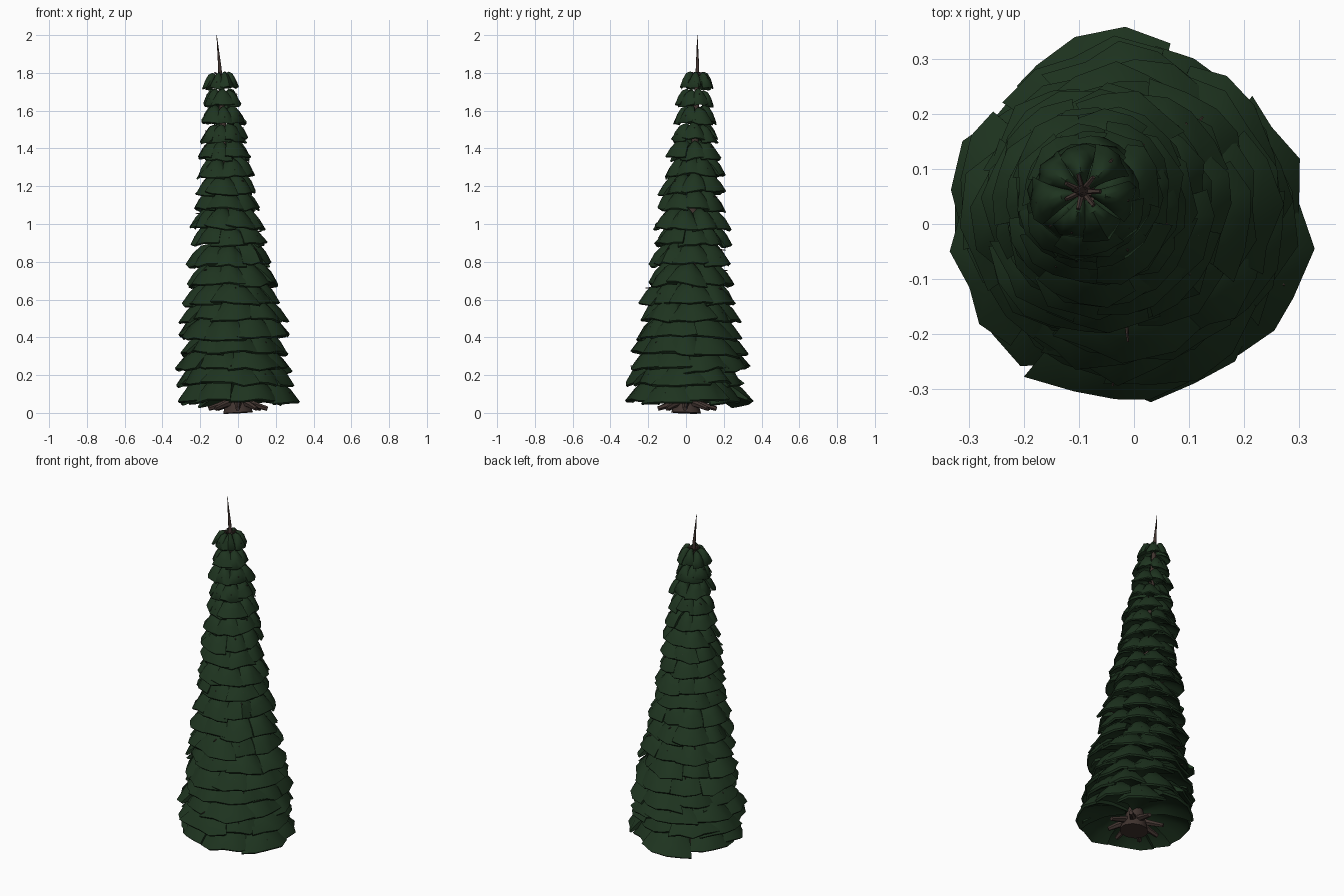
import bpy, bmesh, math, random
from mathutils import Vector

random.seed(23)
old = bpy.data.objects.get("Cube")
if old:
    bpy.data.objects.remove(old, do_unlink=True)


def material(name, colour):
    m = bpy.data.materials.new(name)
    m.use_nodes = True
    m.diffuse_color = (*colour, 1)
    m.node_tree.nodes["Principled BSDF"].inputs["Base Color"].default_value = (*colour, 1)
    return m


needle_green = material("needle green", (0.013, 0.034, 0.014))
bark_brown = material("bark brown", (0.052, 0.034, 0.029))


def finish(bm, name, mat, angle):
    bmesh.ops.recalc_face_normals(bm, faces=bm.faces)
    mesh = bpy.data.meshes.new(name)
    bm.to_mesh(mesh)
    bm.free()
    mesh.materials.append(mat)
    ob = bpy.data.objects.new(name, mesh)
    bpy.context.collection.objects.link(ob)
    bpy.ops.object.select_all(action="DESELECT")
    ob.select_set(True)
    bpy.context.view_layer.objects.active = ob
    bpy.ops.object.shade_smooth_by_angle(angle=math.radians(angle))


def axis(z):
    # leaning trunk line
    t = z / 1.8
    return Vector((-0.095 * t, 0.06 * t, z))


def tube(bm, points, radii, sides=6):
    rings = []
    for i, p in enumerate(points):
        d = (points[min(i + 1, len(points) - 1)] - points[max(i - 1, 0)]).normalized()
        a = d.orthogonal().normalized()
        b = d.cross(a)
        rings.append([bm.verts.new(p + radii[i] * (a * math.cos(k * math.tau / sides)
                                                   + b * math.sin(k * math.tau / sides)))
                      for k in range(sides)])
    for lo, hi in zip(rings, rings[1:]):
        for k in range(sides):
            j = (k + 1) % sides
            bm.faces.new((lo[k], lo[j], hi[j], hi[k]))
    bm.faces.new(rings[0])
    bm.faces.new(rings[-1])


# one bough in section: out over the top, round the rim, back underneath
# (share of radius, share of drop, share of side sag)
SECTION = [(0.15, 0.72, 0.1), (0.42, 1.0, 0.2), (0.66, 0.88, 0.3), (0.85, 0.5, 0.22),
           (1.0, 0.0, 0.0), (0.97, -0.06, 0.0), (0.8, 0.2, 0.1), (0.5, 0.4, 0.1),
           (0.15, 0.4, 0.05)]
CROSS = [-1, -0.5, 0, 0.5, 1]


def bough(bm, centre, angle, half, radius, drop, tilt):
    # ragged edge, shared by the upper and under sides
    ragged = [(random.uniform(-0.05, 0.05), random.uniform(-0.07, 0.04),
               random.uniform(-0.07, 0.07)) for _ in CROSS]
    rows = []
    for r, h, sag in SECTION:
        edge = r ** 4
        row = []
        for v, (ja, jr, jz) in zip(CROSS, ragged):
            off = v * half * (0.7 + 0.3 * r)
            a = angle + off + edge * ja
            rr = radius * r * (1 + edge * jr) * (1 - 0.05 * v * v)
            z = drop * (h - sag * v * v + tilt * v + edge * jz)
            row.append(bm.verts.new(centre + Vector((rr * math.cos(a), rr * math.sin(a), z))))
        rows.append(row)
    n = len(rows)
    for i in range(n):
        lo, hi = rows[i], rows[(i + 1) % n]
        for k in range(len(CROSS) - 1):
            bm.faces.new((lo[k], hi[k], hi[k + 1], lo[k + 1]))
    # close both sides by pairing upper rows with under rows
    for k in (0, -1):
        side = [row[k] for row in rows]
        bm.faces.new((side[3], side[4], side[5], side[6]))
        bm.faces.new((side[2], side[3], side[6], side[7]))
        bm.faces.new((side[1], side[2], side[7]))
        bm.faces.new((side[0], side[1], side[7], side[8]))


# tiers of boughs, each bough with a twig inside it
TIERS = 19
twigs = bmesh.new()
for i in range(TIERS):
    t = i / (TIERS - 1)
    z = 0.065 + 1.655 * t
    if 1 < i < 9:
        z -= 0.033 * math.sin(math.pi * (i - 1) / 8)
    centre = axis(z)
    radius = 0.352 - 0.148 * z - (0.012 if i == 0 else 0)
    drop = 0.15 - 0.07 * t
    count = 8 if t < 0.6 else 7
    spread = (1.02, 1.1) if i == TIERS - 1 else (1.15, 1.4)
    turn = random.uniform(0, math.tau)
    bm = bmesh.new()
    for k in range(count):
        a = turn + (k + random.uniform(-0.12, 0.12)) * math.tau / count
        r = radius * random.uniform(0.88, 1.06)
        base = centre + Vector((0, 0, random.uniform(-0.012, 0.008)))
        bough(bm, base, a, math.pi / count * random.uniform(*spread),
              r, drop, random.uniform(-0.1, 0.1))
        out = Vector((math.cos(a), math.sin(a), 0))
        up = Vector((0, 0, drop))
        poke = 0.62 if random.random() < 0.15 else 0.34
        tube(twigs, [base + up * 0.5, base + out * r * 0.5 + up * 0.68,
                     base + out * r * 0.87 + up * poke],
             [0.012 - 0.006 * t, 0.008 - 0.004 * t, 0.002], 5)
    finish(bm, f"foliage_tier_{i + 1}", needle_green, 50)

# star of short twigs around the leader
for k in range(7):
    a = k * math.tau / 7
    start = axis(1.78)
    tube(twigs, [start, start + Vector((math.cos(a) * 0.033, math.sin(a) * 0.033, 0.022))],
         [0.006, 0.004], 5)
finish(twigs, "twigs", bark_brown, 50)

# trunk with a flared foot and a thin pointed leader
bm = bmesh.new()
heights = [0, 0.05, 0.12, 0.6, 1.2, 1.75, 1.83]
tube(bm, [axis(h) for h in heights] + [Vector((-0.113, 0.06, 2.0))],
     [0.08, 0.065, 0.045, 0.038, 0.024, 0.012, 0.009, 0.001], 10)
finish(bm, "trunk", bark_brown, 50)

# blunt roots spreading at the foot
bm = bmesh.new()
for k in range(8):
    a = (k + random.uniform(-0.2, 0.2)) * math.tau / 8
    out = Vector((math.cos(a), math.sin(a), 0))
    tube(bm, [out * 0.03 + Vector((0, 0, 0.06)), out * 0.09 + Vector((0, 0, 0.043)),
              out * random.uniform(0.14, 0.165) + Vector((0, 0, 0.022))],
         [0.022, 0.017, 0.012])
finish(bm, "roots", bark_brown, 50)
